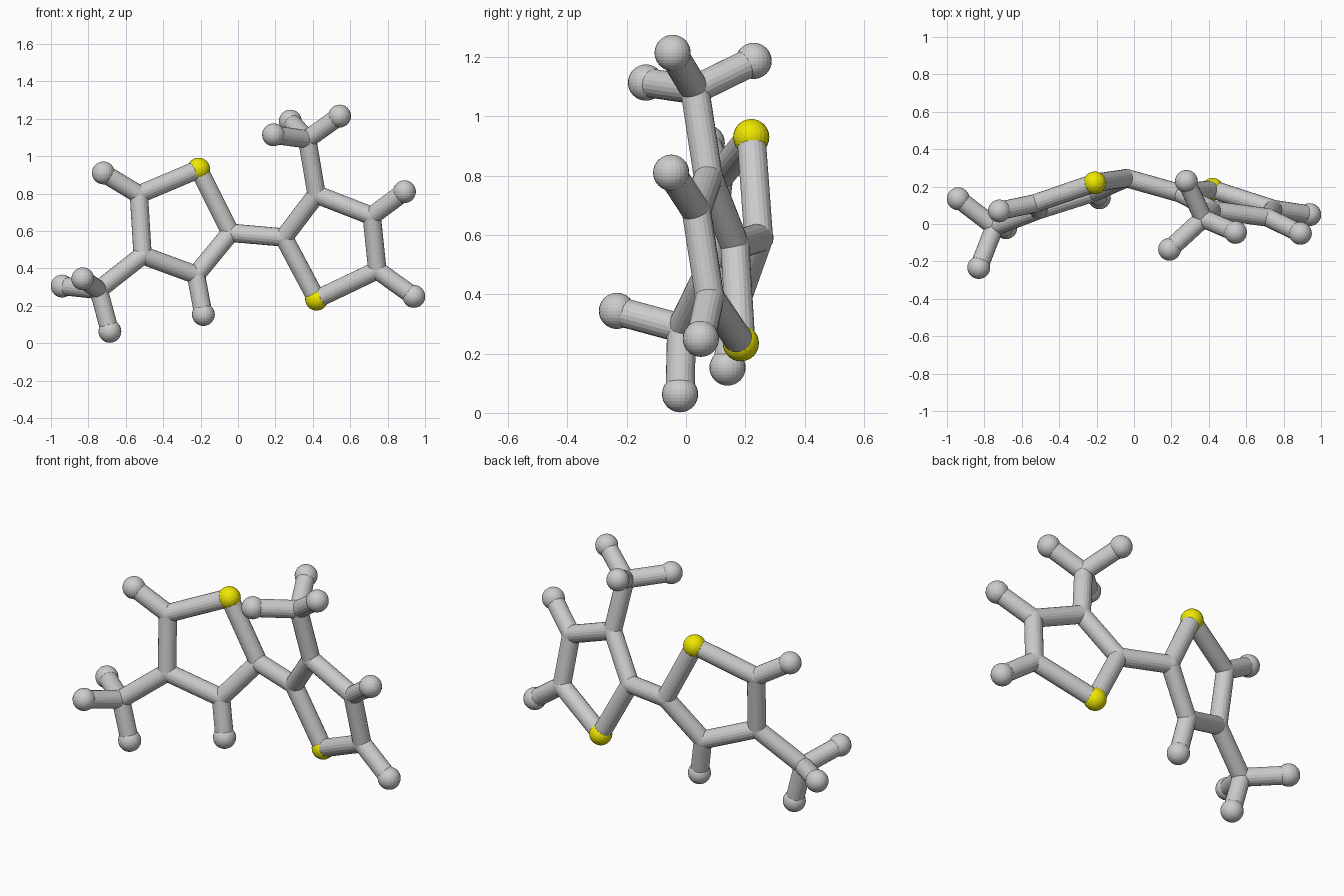
import bpy
from mathutils import Vector

if "Cube" in bpy.data.objects:
    bpy.data.objects.remove(bpy.data.objects["Cube"])

BALL, STICK = 0.061, 0.049

yellow = bpy.data.materials.new("yellow")
yellow.diffuse_color = (0.85, 0.8, 0.0, 1)
yellow.use_nodes = True
yellow.node_tree.nodes["Principled BSDF"].inputs["Base Color"].default_value = yellow.diffuse_color

# joint positions: s = yellow ball, c = ring/arm joint, h = grey end ball
P = {
    "s1": (-0.21, 0.22, 0.93), "c1": (-0.53, 0.11, 0.795), "c2": (-0.51, 0.075, 0.47),
    "c3": (-0.225, 0.165, 0.365), "c4": (-0.04, 0.245, 0.59), "c5": (-0.745, -0.015, 0.285),
    "h1": (-0.72, 0.07, 0.91), "h2": (-0.185, 0.14, 0.153),
    "h3": (-0.94, 0.135, 0.305), "h4": (-0.83, -0.233, 0.344), "h5": (-0.685, -0.02, 0.063),
    "s2": (0.42, 0.185, 0.235), "c6": (0.745, 0.08, 0.39), "c7": (0.715, 0.035, 0.68),
    "c8": (0.42, 0.075, 0.795), "c9": (0.245, 0.165, 0.565), "c10": (0.37, 0.03, 1.09),
    "h6": (0.94, 0.05, 0.25), "h7": (0.89, -0.05, 0.81),
    "h8": (0.543, -0.045, 1.214), "h9": (0.28, 0.228, 1.187), "h10": (0.19, -0.135, 1.114),
}
BONDS = ("s1-c1 c1-c2 c2-c3 c3-c4 c4-s1 c2-c5 c1-h1 c3-h2 c5-h3 c5-h4 c5-h5 c4-c9 "
         "s2-c6 c6-c7 c7-c8 c8-c9 c9-s2 c8-c10 c6-h6 c7-h7 c10-h8 c10-h9 c10-h10")


def ball(key, pos):
    kind = key[0]
    r = STICK + 0.001 if kind == "c" else BALL
    bpy.ops.mesh.primitive_uv_sphere_add(segments=24, ring_count=16, radius=r, location=pos)
    ob = bpy.context.object
    ob.name = {"s": "sulfur_ball_", "c": "carbon_joint_", "h": "hydrogen_ball_"}[kind] + key[1:]
    if kind == "s":
        ob.data.materials.append(yellow)


def stick(a, b):
    p, q = Vector(P[a]), Vector(P[b])
    d = q - p
    bpy.ops.mesh.primitive_cylinder_add(vertices=20, radius=STICK, depth=d.length,
                                        location=(p + q) / 2)
    ob = bpy.context.object
    ob.rotation_euler = d.to_track_quat('Z', 'Y').to_euler()
    ob.name = f"bond_{a}_{b}"


# balls and joints
for key, pos in P.items():
    ball(key, pos)

# connecting sticks
for bond in BONDS.split():
    stick(*bond.split("-"))
